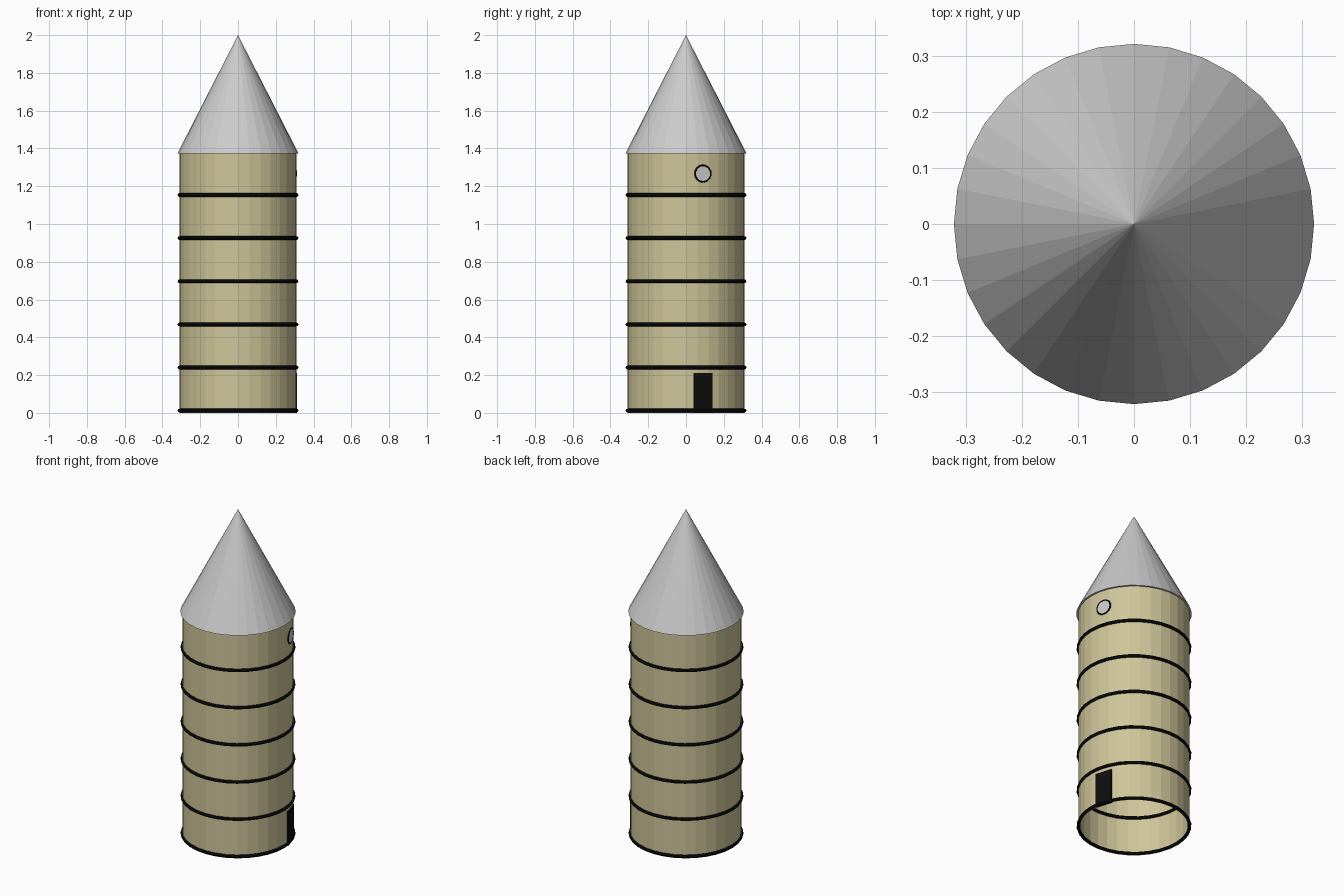
import bpy
from math import radians, cos, sin, pi

if "Cube" in bpy.data.objects:
    bpy.data.objects.remove(bpy.data.objects["Cube"])

SIDES = 32
R = 0.31
FACE = radians(16.875)   # wall facet that carries the door and window


def material(name, rgb):
    m = bpy.data.materials.new(name)
    m.diffuse_color = (*rgb, 1)
    m.use_nodes = True
    m.node_tree.nodes["Principled BSDF"].inputs["Base Color"].default_value = m.diffuse_color
    return m


TAN = material("tan_wall", (0.62, 0.56, 0.32))
BLACK = material("black_trim", (0.004, 0.004, 0.004))


def finish(name, mat=None):
    ob = bpy.context.object
    ob.name = name
    if mat:
        ob.data.materials.append(mat)
    return ob


def on_wall(r, z):
    return (r * cos(FACE), r * sin(FACE), z)


# Open tube wall
bpy.ops.mesh.primitive_cylinder_add(vertices=SIDES, radius=R, depth=1.375,
                                    end_fill_type='NOTHING', location=(0, 0, 0.6875))
finish("tower_wall", TAN)

# Conical roof with a slight overhang
bpy.ops.mesh.primitive_cone_add(vertices=SIDES, radius1=0.321, radius2=0, depth=0.627,
                                location=(0, 0, 1.6865))
finish("roof")

# Evenly spaced hoops, showing both outside and inside the wall
for i in range(6):
    bpy.ops.mesh.primitive_torus_add(major_segments=SIDES, minor_segments=8,
                                     major_radius=R, minor_radius=0.01,
                                     location=(0, 0, 0.012 + 0.2283 * i))
    finish(f"hoop_{i + 1}", BLACK)

# Door slab lying against the wall facet
bpy.ops.mesh.primitive_cube_add(size=1, location=on_wall(0.305, 0.105), rotation=(0, 0, FACE))
door = finish("door", BLACK)
door.scale = (0.014, 0.104, 0.21)

# Round window: dark frame around a grey pane
facing = (0, pi / 2, FACE)
bpy.ops.mesh.primitive_torus_add(major_segments=24, minor_segments=8, major_radius=0.043,
                                 minor_radius=0.005, location=on_wall(0.308, 1.267),
                                 rotation=facing)
finish("window_frame", BLACK)
bpy.ops.mesh.primitive_cylinder_add(vertices=24, radius=0.043, depth=0.008,
                                    location=on_wall(0.307, 1.267), rotation=facing)
finish("window_pane")
